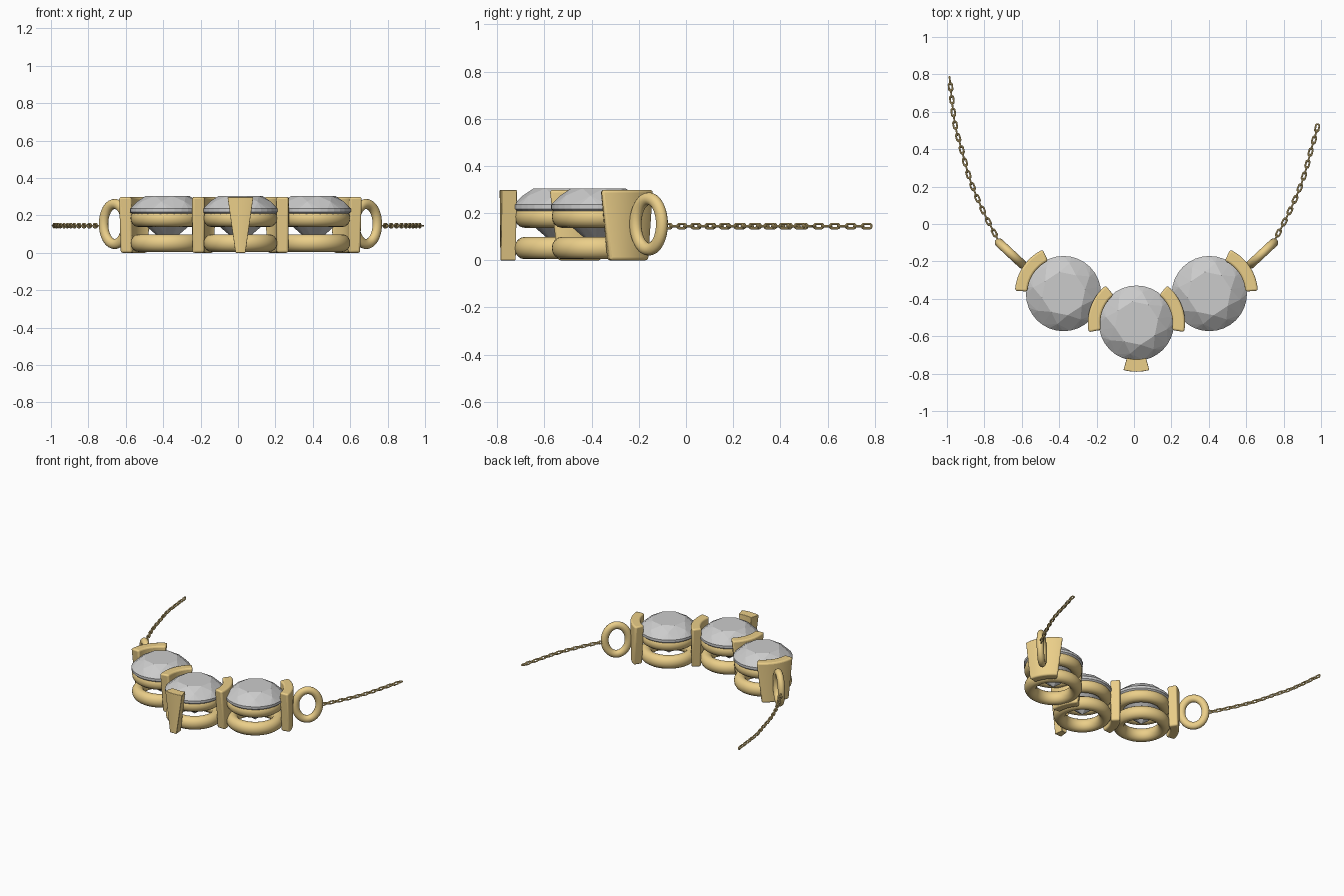
import bpy, bmesh, math
from math import sin, cos, pi, radians
from mathutils import Vector, Matrix

if "Cube" in bpy.data.objects:
    bpy.data.objects.remove(bpy.data.objects["Cube"])

CX = 0.013                      # mirror axis of the pendant
gold = bpy.data.materials.new("gold")
gold.diffuse_color = (0.83, 0.62, 0.25, 1)
gold.use_nodes = True
gold.node_tree.nodes["Principled BSDF"].inputs["Base Color"].default_value = gold.diffuse_color


def finish(bm, name, mat=None, smooth=True):
    bmesh.ops.recalc_face_normals(bm, faces=bm.faces)
    me = bpy.data.meshes.new(name)
    bm.to_mesh(me)
    bm.free()
    ob = bpy.data.objects.new(name, me)
    bpy.context.collection.objects.link(ob)
    if mat:
        me.materials.append(mat)
    if smooth:
        bpy.ops.object.select_all(action='DESELECT')
        bpy.context.view_layer.objects.active = ob
        ob.select_set(True)
        bpy.ops.object.shade_smooth_by_angle(angle=radians(40))
    return ob


def add_tube(bm, pts, normal, rad, sides, nscale=1.0):
    """Closed tube round a flat loop of points; nscale stretches it along normal."""
    rings, n = [], len(pts)
    for i, p in enumerate(pts):
        out = (pts[(i + 1) % n] - pts[i - 1]).normalized().cross(normal)
        rings.append([bm.verts.new(p + out * rad * cos(2 * pi * k / sides)
                                   + normal * rad * nscale * sin(2 * pi * k / sides))
                      for k in range(sides)])
    for i in range(n):
        a, b = rings[i], rings[(i + 1) % n]
        for k in range(sides):
            m = (k + 1) % sides
            bm.faces.new((a[k], a[m], b[m], b[k]))


def gem(name, x, y):
    # brilliant cut: table, star points, girdle, culet wrapped by a convex hull
    bm = bmesh.new()
    off = radians(11)
    for count, r, z, turn in ((8, 0.118, 0.305, 0), (8, 0.166, 0.274, pi / 8),
                              (32, 0.201, 0.236, 0), (32, 0.201, 0.218, 0),
                              (8, 0.05, 0.086, pi / 8), (1, 0, 0.05, 0)):
        for i in range(count):
            a = off + turn + 2 * pi * i / count
            bm.verts.new((x + r * cos(a), y + r * sin(a), z))
    bmesh.ops.convex_hull(bm, input=bm.verts)
    bmesh.ops.dissolve_limit(bm, angle_limit=radians(1), verts=bm.verts, edges=bm.edges)
    finish(bm, name, smooth=False)


def basket_ring(name, x, y, z):
    bm = bmesh.new()
    pts = [Vector((x + 0.155 * cos(2 * pi * i / 48), y + 0.155 * sin(2 * pi * i / 48), z))
           for i in range(48)]
    add_tube(bm, pts, Vector((0, 0, 1)), 0.042, 16, 1.12)
    finish(bm, name, gold)


def prong(name, x, y, mid, top_half, low_half, steps=14):
    # curved plate hugging the gem, narrower at the foot
    bm = bmesh.new()
    rows = []
    for i in range(steps + 1):
        t = 2 * i / steps - 1
        row = []
        for r, z, half in ((0.193, 0, low_half), (0.257, 0, low_half),
                           (0.26, 0.298, top_half), (0.193, 0.298, top_half)):
            a = radians(mid + t * half)
            row.append(bm.verts.new((x + r * cos(a), y + r * sin(a), z)))
        rows.append(row)
    for a, b in zip(rows, rows[1:]):
        for k in range(4):
            m = (k + 1) % 4
            bm.faces.new((a[k], a[m], b[m], b[k]))
    bm.faces.new(rows[0])
    bm.faces.new(rows[-1])
    ob = finish(bm, name, gold)
    bev = ob.modifiers.new("round", 'BEVEL')
    bev.width, bev.segments, bev.limit_method = 0.015, 3, 'ANGLE'
    bev.angle_limit = radians(40)


def hoop(name, side):
    # upright oval loop that takes the chain
    bm = bmesh.new()
    ang = radians(43)
    d = Vector((side * cos(ang), sin(ang), 0))
    c = Vector((CX + side * 0.672, -0.158, 0.154))
    pts = [c + d * 0.082 * cos(2 * pi * i / 40) + Vector((0, 0, 0.107 * sin(2 * pi * i / 40)))
           for i in range(40)]
    add_tube(bm, pts, d.cross(Vector((0, 0, 1))), 0.027, 14, 0.9)
    finish(bm, name, gold)


def spline_points(ctrl, sub=30):
    out = []
    P = [2 * ctrl[0] - ctrl[1]] + ctrl + [2 * ctrl[-1] - ctrl[-2]]
    for i in range(1, len(P) - 2):
        a, b, c, d = P[i - 1:i + 3]
        for s in range(sub):
            t = s / sub
            out.append(0.5 * (2 * b + (c - a) * t + (2 * a - 5 * b + 4 * c - d) * t * t
                              + (3 * b - a - 3 * c + d) * t ** 3))
    return out + [ctrl[-1]]


def chain(name, side, y_end):
    path = [(0.732, -0.1), (0.817, 0.064), (0.887, 0.23), (0.935, 0.4),
            (0.972, 0.545), (1.001, 0.8)]
    pts = spline_points([Vector((CX + side * x, y, 0.145)) for x, y in path])
    pts = [p for p in pts if p.y <= y_end]
    lens = [0]
    for a, b in zip(pts, pts[1:]):
        lens.append(lens[-1] + (b - a).length)

    def at(s):
        for i in range(1, len(pts)):
            if lens[i] >= s:
                return pts[i - 1].lerp(pts[i], (s - lens[i - 1]) / (lens[i] - lens[i - 1]))
        return pts[-1]

    wire, half_w, half_l = 0.0048, 0.0095, 0.0205
    n = round((lens[-1] - 2 * half_l) / 0.034) + 1
    pitch = (lens[-1] - 2 * half_l - 2 * wire) / (n - 1)
    bm = bmesh.new()
    for i in range(n):
        s = half_l + wire + i * pitch
        c = at(s)
        d = (at(s + 0.01) - at(s - 0.01)).normalized()
        up = Vector((0, 0, 1))
        across = d.cross(up) if i % 2 else up
        loop = []
        for k in range(16):
            a = 2 * pi * (k + 0.5) / 16
            end = math.copysign(half_l - half_w, cos(a))
            loop.append(c + d * (end + half_w * cos(a)) + across * half_w * sin(a))
        add_tube(bm, loop, d.cross(across), wire, 8)
    finish(bm, name, gold)


# stones with their two-ring baskets
MID, SIDE_X, SIDE_Y = (CX, -0.53), 0.39, -0.372
for label, x, y in (("left", CX - SIDE_X, SIDE_Y), ("middle", *MID), ("right", CX + SIDE_X, SIDE_Y)):
    gem(label + "_stone", x, y)
    basket_ring(label + "_lower_ring", x, y, 0.052)
    basket_ring(label + "_upper_ring", x, y, 0.185)

# prongs, hoops and chains
prong("front_prong", *MID, -90, 15.5, 6)
for label, s, y_end in (("left", -1, 0.795), ("right", 1, 0.545)):
    def turn(a):
        return a if s > 0 else 180 - a
    prong(label + "_inner_prong", *MID, turn(20), 31, 23)
    prong(label + "_outer_prong", CX + s * SIDE_X, SIDE_Y, turn(34), 31, 23)
    hoop(label + "_hoop", s)
    chain(label + "_chain", s, y_end)
